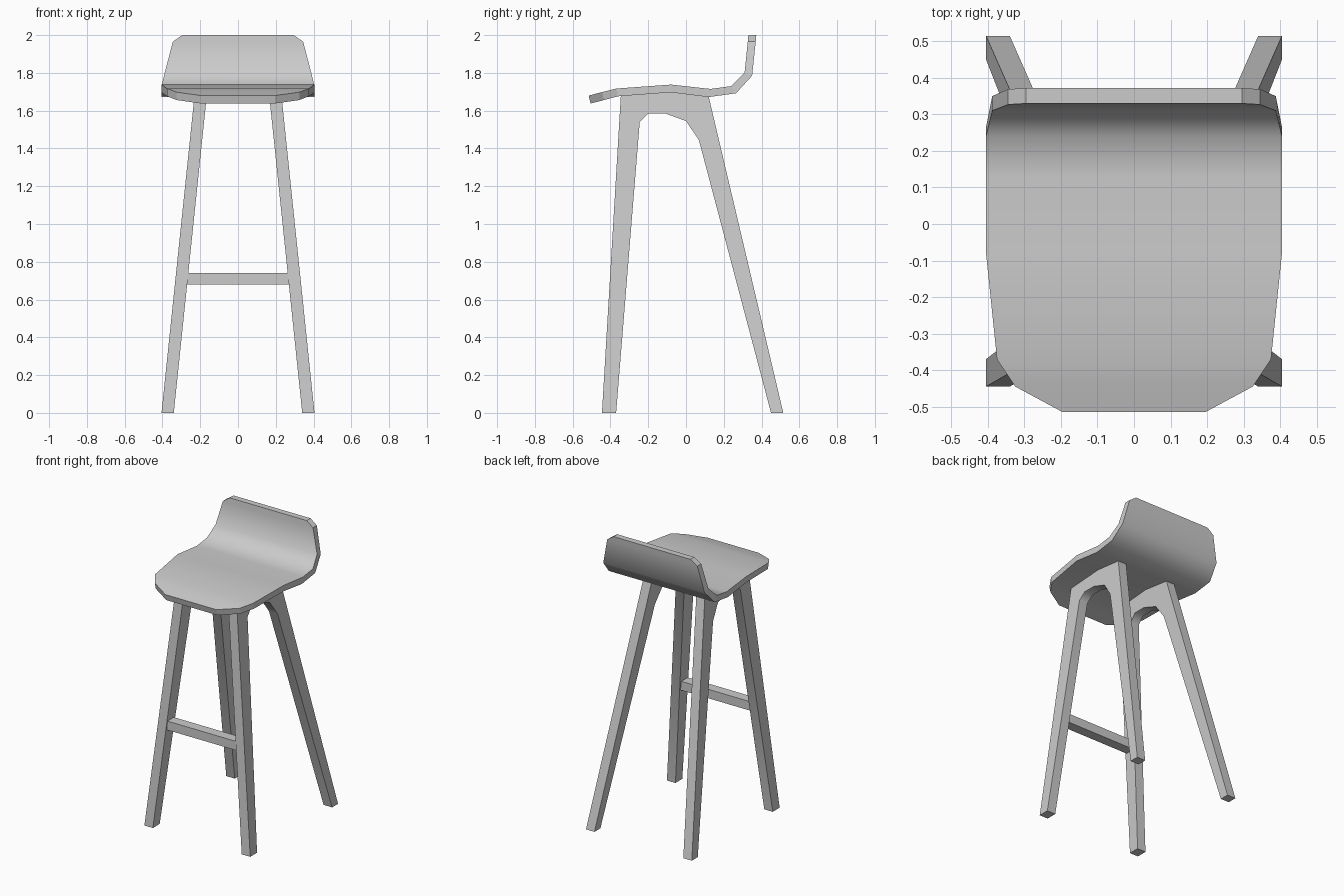
import bpy
import bmesh
from math import radians

cube = bpy.data.objects.get("Cube")
if cube:
    bpy.data.objects.remove(cube)

grey = bpy.data.materials.new("light grey")
grey.use_nodes = True
colour = (0.6, 0.6, 0.6, 1)
grey.diffuse_color = colour
grey.node_tree.nodes["Principled BSDF"].inputs["Base Color"].default_value = colour


def make_object(name, bm):
    bmesh.ops.recalc_face_normals(bm, faces=bm.faces)
    mesh = bpy.data.meshes.new(name)
    bm.to_mesh(mesh)
    bm.free()
    mesh.materials.append(grey)
    obj = bpy.data.objects.new(name, mesh)
    bpy.context.collection.objects.link(obj)
    return obj


# Seat: stations from front lip to backrest (half width, upper y z, lower y z)
stations = [
    (0.195, -0.515, 1.68, -0.505, 1.638),
    (0.325, -0.445, 1.698, -0.435, 1.656),
    (0.375, -0.37, 1.717, -0.36, 1.676),
    (0.405, -0.08, 1.738, -0.08, 1.697),
    (0.405, 0.13, 1.715, 0.12, 1.672),
    (0.405, 0.24, 1.73, 0.265, 1.692),
    (0.388, 0.31, 1.80, 0.35, 1.785),
    (0.345, 0.327, 1.965, 0.369, 1.965),
    (0.295, 0.33, 2.0, 0.372, 2.0),
]
bm = bmesh.new()
rings = [[bm.verts.new(p) for p in ((-w, ty, tz), (w, ty, tz), (w, by, bz), (-w, by, bz))]
         for w, ty, tz, by, bz in stations]
for a, b in zip(rings, rings[1:]):
    for i in range(4):
        j = (i + 1) % 4
        face = bm.faces.new((a[i], a[j], b[j], b[i]))
        face.smooth = i % 2 == 0      # curved shell is smooth, rim is flat
bm.faces.new(rings[0])
bm.faces.new(rings[-1])
make_object("seat", bm)

# Leg frames: an arched front and back leg in one piece, leaning inwards
frame_profile = [
    (-0.445, 0), (-0.345, 1.68), (-0.08, 1.7), (0.12, 1.675), (0.515, 0),
    (0.45, 0), (0.068, 1.445), (0.0, 1.545), (-0.11, 1.585), (-0.2, 1.585),
    (-0.245, 1.54), (-0.37, 0),
]
lean = 0.104


def leg_frame(name, side):
    bm = bmesh.new()
    outer, inner = [[bm.verts.new((side * (x - lean * z), y, z)) for y, z in frame_profile]
                    for x in (0.405, 0.34)]
    bm.faces.new(outer)
    bm.faces.new(inner)
    for i in range(len(outer)):
        j = (i + 1) % len(outer)
        bm.faces.new((outer[i], outer[j], inner[j], inner[i]))
    obj = make_object(name, bm)
    bpy.ops.object.select_all(action="DESELECT")
    obj.select_set(True)
    bpy.context.view_layer.objects.active = obj
    bpy.ops.object.shade_smooth_by_angle(angle=radians(50))


leg_frame("left_leg_frame", 1)
leg_frame("right_leg_frame", -1)

# Footrest bar between the front legs
bm = bmesh.new()
bmesh.ops.create_cube(bm, size=1)
bmesh.ops.scale(bm, vec=(0.55, 0.07, 0.062), verts=bm.verts)
bmesh.ops.translate(bm, vec=(0, -0.36, 0.71), verts=bm.verts)
make_object("footrest_bar", bm)
